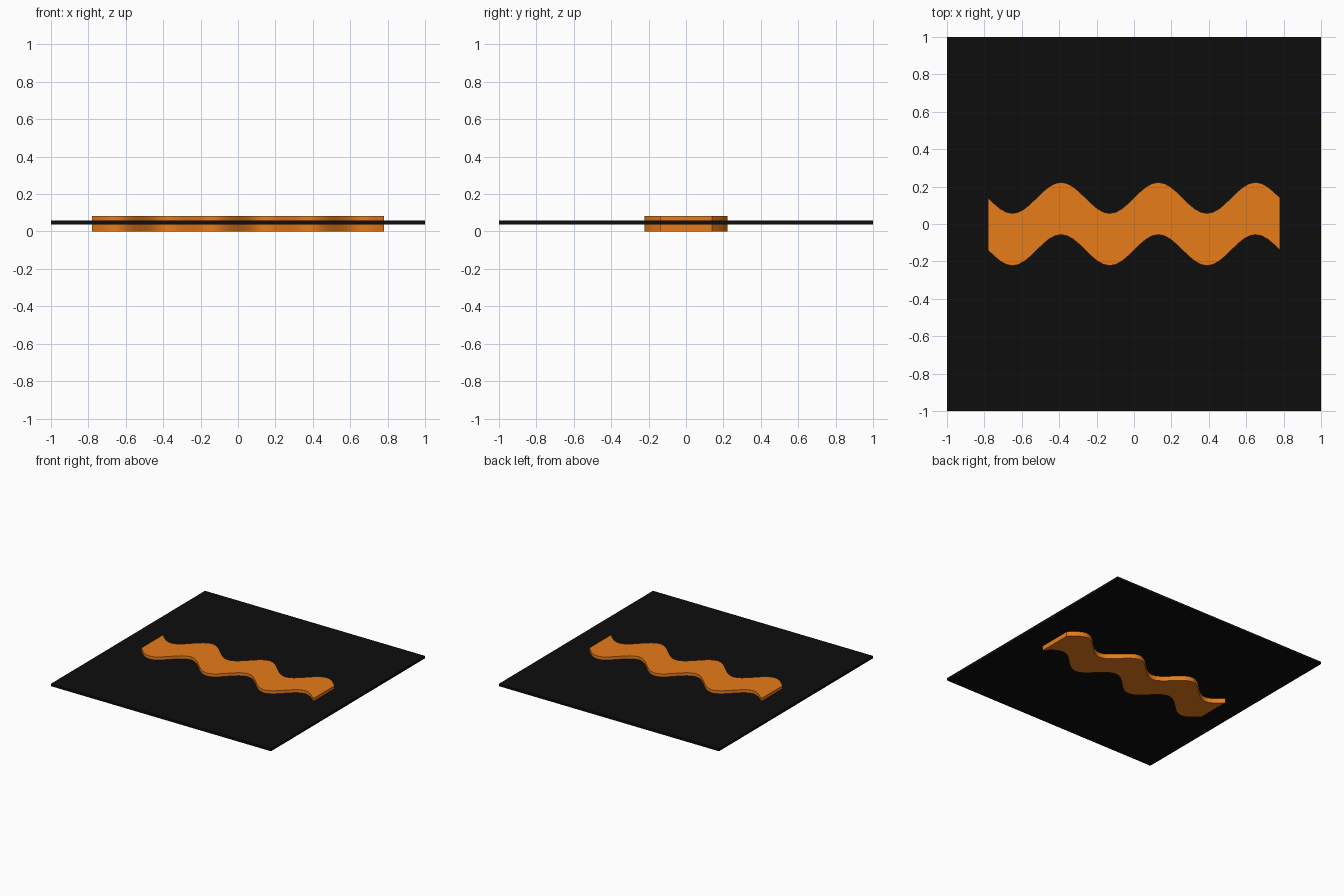
import bpy, bmesh, math

if "Cube" in bpy.data.objects:
    bpy.data.objects.remove(bpy.data.objects["Cube"])


def material(name, color):
    m = bpy.data.materials.new(name)
    m.diffuse_color = color
    m.use_nodes = True
    m.node_tree.nodes["Principled BSDF"].inputs["Base Color"].default_value = m.diffuse_color
    return m


def extrude_outline(name, outline, z0, z1, mat):
    bm = bmesh.new()
    face = bm.faces.new([bm.verts.new((x, y, z0)) for x, y in outline])
    top = bmesh.ops.extrude_face_region(bm, geom=[face])
    verts = [g for g in top["geom"] if isinstance(g, bmesh.types.BMVert)]
    bmesh.ops.translate(bm, verts=verts, vec=(0, 0, z1 - z0))
    bmesh.ops.recalc_face_normals(bm, faces=bm.faces)
    me = bpy.data.meshes.new(name)
    bm.to_mesh(me)
    bm.free()
    ob = bpy.data.objects.new(name, me)
    bpy.context.collection.objects.link(ob)
    me.materials.append(mat)
    return ob


# Square black panel
panel = [(-1, -1), (1, -1), (1, 1), (-1, 1)]
extrude_outline("panel", panel, 0.038, 0.058, material("black", (0.004, 0.004, 0.004, 1)))

# Wavy orange band passing through the panel: three sine periods, constant width
HALF_LEN, HALF_WIDTH, AMP, STEPS = 0.78, 0.14, 0.083, 48
xs = [-HALF_LEN + 2 * HALF_LEN * i / STEPS for i in range(STEPS + 1)]
wave = [(x, -AMP * math.sin(3 * math.pi * (x + HALF_LEN) / HALF_LEN)) for x in xs]
outline = [(x, y - HALF_WIDTH) for x, y in wave] + [(x, y + HALF_WIDTH) for x, y in reversed(wave)]
band = extrude_outline("wavy_band", outline, 0.0, 0.083, material("orange", (0.8, 0.2, 0.01, 1)))

bpy.context.view_layer.objects.active = band
band.select_set(True)
bpy.ops.object.shade_smooth_by_angle(angle=math.radians(30))
